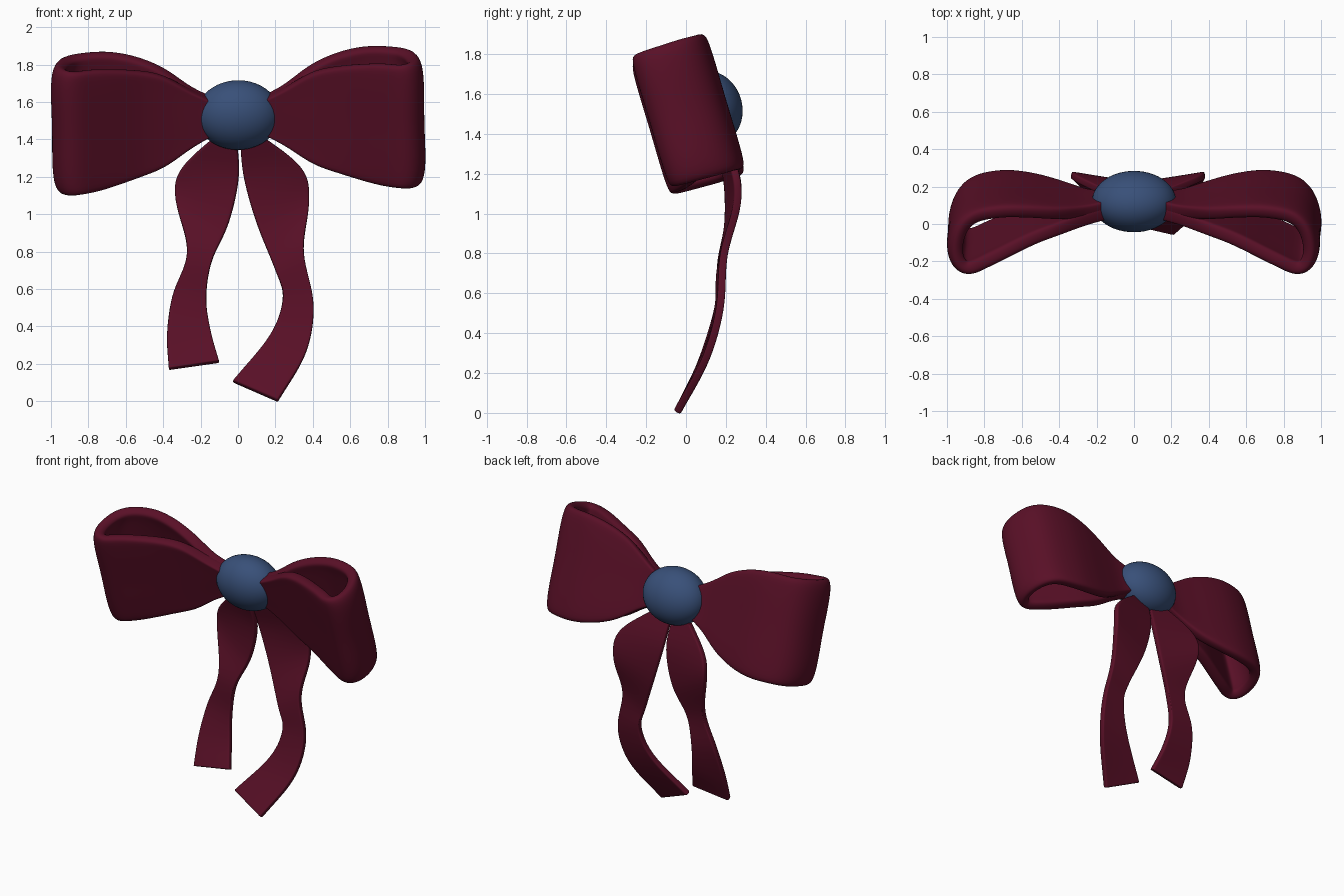
import bpy
from math import radians
from mathutils import Matrix, Vector

if "Cube" in bpy.data.objects:
    bpy.data.objects.remove(bpy.data.objects["Cube"])


def material(name, color):
    m = bpy.data.materials.new(name)
    m.diffuse_color = color
    m.use_nodes = True
    m.node_tree.nodes["Principled BSDF"].inputs["Base Color"].default_value = m.diffuse_color
    return m


RED = material("burgundy", (0.10, 0.005, 0.02, 1))
BLUE = material("blue", (0.04, 0.08, 0.19, 1))

# Shared frame of knot and loops: leaning forward, slightly rolled
FRAME = (Matrix.Translation((0, 0.12, 1.53)) @ Matrix.Rotation(radians(-1.2), 4, 'Y')
         @ Matrix.Rotation(radians(16.5), 4, 'X'))


def spline(pts, n):
    """Catmull-Rom samples through the points, n per span."""
    p = [Vector(q) for q in pts]
    p = [2 * p[0] - p[1]] + p + [2 * p[-1] - p[-2]]
    out = []
    for i in range(1, len(p) - 2):
        a, b, c, d = p[i - 1:i + 3]
        for k in range(n):
            t = k / n
            out.append(0.5 * (2 * b + (c - a) * t + (2 * a - 5 * b + 4 * c - d) * t * t
                              + (3 * b - a - 3 * c + d) * t ** 3))
    return out + [p[-2]]


def ribbon(name, rows, thickness, matrix=Matrix()):
    """Sheet from rows of points, thickened and smoothed."""
    w = len(rows[0])
    verts = [matrix @ Vector(v) for r in rows for v in r]
    faces = [(i * w + j, i * w + j + 1, (i + 1) * w + j + 1, (i + 1) * w + j)
             for i in range(len(rows) - 1) for j in range(w - 1)]
    me = bpy.data.meshes.new(name)
    me.from_pydata(verts, [], faces)
    me.polygons.foreach_set("use_smooth", [True] * len(faces))
    ob = bpy.data.objects.new(name, me)
    bpy.context.collection.objects.link(ob)
    me.materials.append(RED)
    s = ob.modifiers.new("thickness", 'SOLIDIFY')
    s.thickness, s.offset = thickness, 0
    ob.modifiers.new("smooth", 'SUBSURF').levels = 2
    ob.modifiers["smooth"].render_levels = 2
    return ob


# Loops: path of x, depth, half height
LOOP = [(.1, 0, .08), (.25, -.01, .16), (.4, .012, .265), (.55, .04, .325),
        (.7, .05, .352), (.85, .02, .352), (.93, -.05, .35), (.963, -.16, .345),
        (.945, -.25, .343), (.88, -.282, .342), (.75, -.225, .337), (.55, -.128, .30),
        (.4, -.08, .255), (.25, -.05, .16), (.1, -.03, .08)]
# position across the band, and how far the outer end is drawn in there
ACROSS = ((-1, .035), (-.88, .004), (-.5, 0), (0, .006), (.5, 0), (.88, .004), (1, .035))
for side, sx in (("left", -1), ("right", 1)):
    rows = []
    for p in spline(LOOP, 3):
        pull = max(0, (p.x - .8) / .163)
        rows.append([(sx * (p.x - pull * d), p.y - (p.y + .115) * d * 2.2 * min(1, p.x / .6), p.z * v)
                     for v, d in ACROSS])
    ribbon(side + "_loop", rows, 0.074, FRAME)

# Tails: inner and outer edge as x, y, z
LEFT_IN = [(-.01, .13, 1.42), (.005, .2, 1.2), (-.05, .21, .95), (-.14, .175, .75),
           (-.17, .17, .55), (-.145, .13, .37), (-.10, .06, .21)]
LEFT_OUT = [(-.08, .13, 1.45), (-.30, .235, 1.25), (-.335, .26, 1.08), (-.27, .185, .8),
            (-.35, .17, .57), (-.38, .115, .36), (-.37, .045, .17)]
RIGHT_IN = [(.01, .13, 1.42), (.03, .2, 1.2), (.10, .21, .95), (.20, .17, .7),
            (.24, .165, .55), (.17, .12, .35), (-.03, .01, .105)]
RIGHT_OUT = [(.08, .13, 1.45), (.34, .235, 1.25), (.38, .26, 1.06), (.35, .19, .8),
             (.405, .17, .52), (.365, .095, .26), (.213, -.047, 0)]
for side, inner, outer in (("left", LEFT_IN, LEFT_OUT), ("right", RIGHT_IN, RIGHT_OUT)):
    rows = [[a.lerp(b, t) for t in (0, .04, .35, .65, .96, 1)]
            for a, b in zip(spline(inner, 4), spline(outer, 4))]
    # extra row close to the cut end keeps its corners crisp
    rows.insert(-1, [a.lerp(b, .85) for a, b in zip(rows[-2], rows[-1])])
    ribbon(side + "_tail", rows, 0.039)

# Knot
bpy.ops.mesh.primitive_uv_sphere_add(segments=48, ring_count=24)
knot = bpy.context.object
knot.name = "knot"
knot.data.transform(FRAME @ Matrix.Diagonal((0.225, 0.162, 0.188, 1)))
knot.data.materials.append(BLUE)
bpy.ops.object.shade_smooth()
